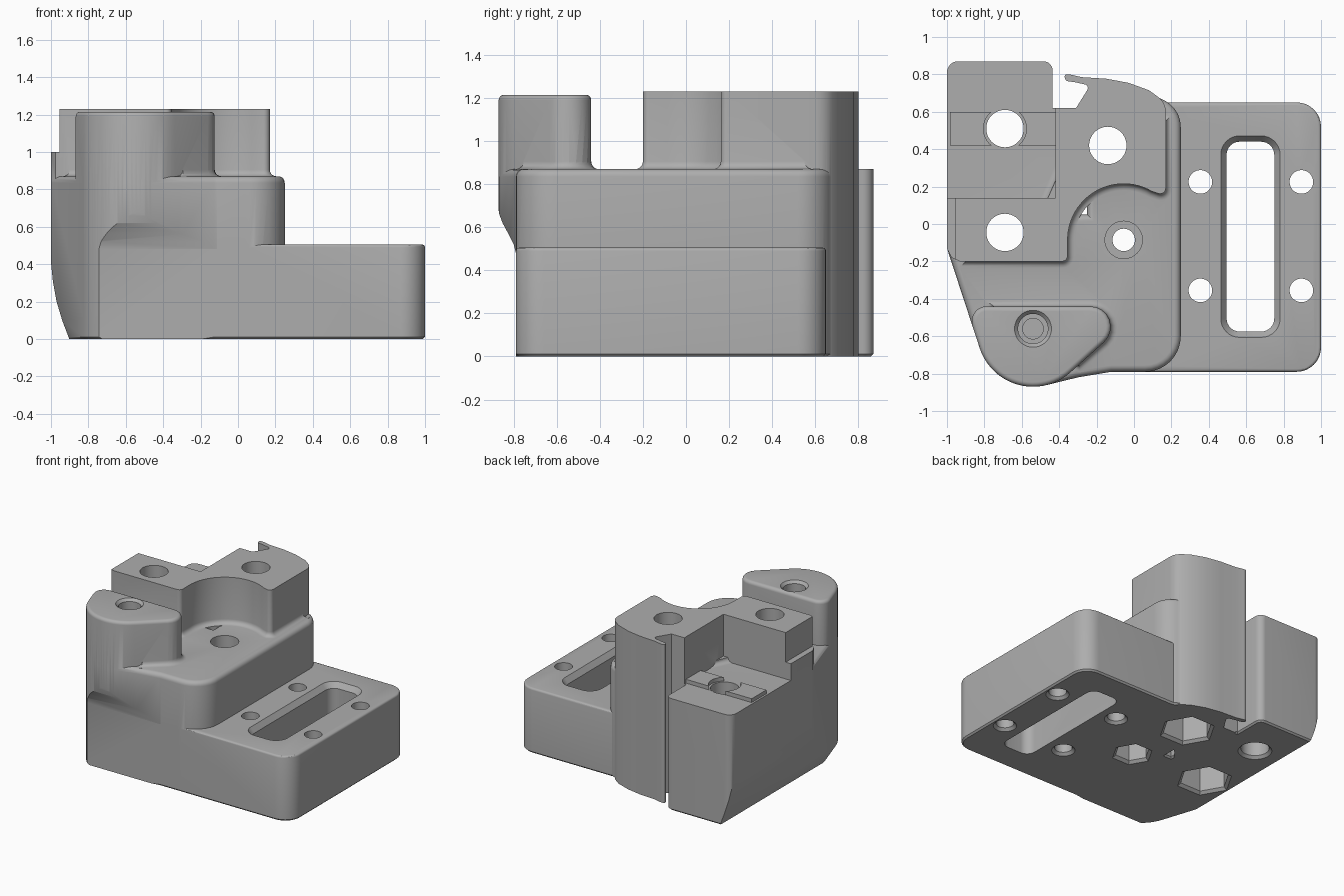
import bpy, bmesh
from math import sin, cos, tan, pi, radians
from mathutils import Vector

if "Cube" in bpy.data.objects:
    bpy.data.objects.remove(bpy.data.objects["Cube"], do_unlink=True)

grey = bpy.data.materials.new("plain_grey")
grey.use_nodes = True
GREY = (0.42, 0.42, 0.42, 1)
grey.diffuse_color = GREY
grey.node_tree.nodes["Principled BSDF"].inputs["Base Color"].default_value = GREY


# Outline helpers
def arc(cx, cy, r, a0, a1, n=24):
    angles = [radians(a0 + (a1 - a0) * i / n) for i in range(n + 1)]
    return [(cx + r * cos(a), cy + r * sin(a)) for a in angles]


def rounded(corners, n=8):
    """Round each (x, y, radius) corner; plain (x, y) corners stay sharp."""
    out = []
    for i, c in enumerate(corners):
        p = Vector(c[:2])
        if len(c) < 3:
            out.append(p)
            continue
        u = (Vector(corners[i - 1][:2]) - p).normalized()
        v = (Vector(corners[(i + 1) % len(corners)][:2]) - p).normalized()
        half = u.angle(v) / 2
        centre = p + (u + v).normalized() * c[2] / sin(half)
        a = p + u * c[2] / tan(half) - centre
        b = p + v * c[2] / tan(half) - centre
        turn = a.angle_signed(b)
        for k in range(n + 1):
            t = -turn * k / n
            out.append(centre + Vector((a.x * cos(t) - a.y * sin(t),
                                        a.x * sin(t) + a.y * cos(t))))
    return out


def rect(x0, x1, y0, y1, r):
    return rounded([(x0, y0, r), (x1, y0, r), (x1, y1, r), (x0, y1, r)])


def offset(pts, d):
    """Grow a counter-clockwise outline by d."""
    pts = [Vector(p) for p in pts]
    out = []
    for i, p in enumerate(pts):
        e = (p - pts[i - 1]).normalized()
        f = (pts[(i + 1) % len(pts)] - p).normalized()
        m = Vector((e.y + f.y, -e.x - f.x)).normalized()
        out.append(p + m * d / max(0.4, m.dot(Vector((e.y, -e.x)))))
    return out


# Solid helpers
def prism(name, pts, layers, place=lambda u, v, w: (u, v, w)):
    """Stack an outline through (height, growth) layers."""
    bm = bmesh.new()
    rings = [[bm.verts.new(place(p[0], p[1], z)) for p in offset(pts, d)] for z, d in layers]
    n = len(pts)
    for lo, hi in zip(rings, rings[1:]):
        for i in range(n):
            bm.faces.new((lo[i], lo[(i + 1) % n], hi[(i + 1) % n], hi[i]))
    bm.faces.new(rings[0][::-1])
    bm.faces.new(rings[-1])
    bmesh.ops.recalc_face_normals(bm, faces=bm.faces)
    mesh = bpy.data.meshes.new(name)
    bm.to_mesh(mesh)
    bm.free()
    mesh.materials.append(grey)
    ob = bpy.data.objects.new(name, mesh)
    bpy.context.collection.objects.link(ob)
    return ob


def box(name, x0, x1, y0, y1, z0, z1):
    return prism(name, [(x0, y0), (x1, y0), (x1, y1), (x0, y1)], [(z0, 0), (z1, 0)])


def combine(tool, operation):
    mod = body.modifiers.new("combine", 'BOOLEAN')
    mod.operation, mod.solver, mod.object = operation, 'EXACT', tool
    bpy.context.view_layer.objects.active = body
    bpy.ops.object.modifier_apply(modifier=mod.name)
    bpy.data.objects.remove(tool, do_unlink=True)


def add(tool):
    combine(tool, 'UNION')


def cut(tool):
    combine(tool, 'DIFFERENCE')


def soft_top(z, r, n=5):
    return [(z - r + r * sin(pi / 2 * k / n), -r + r * cos(pi / 2 * k / n)) for k in range(n + 1)]


def foot(z, r, n=5):
    return [(z - 0.1, r)] + [(z + r - r * cos(pi / 2 * k / n), r - r * sin(pi / 2 * k / n))
                             for k in range(n + 1)]


CHAMFER = [(0, -0.012), (0.012, 0)]
MID, TOP = 0.87, 1.23

# Middle body with rounded top edge
boss_x, boss_y = -0.54, -0.57
body = prism("mount_body", rounded(
    arc(boss_x, boss_y, 0.3, 198, 285) + [
        (-0.3, -0.82), (-0.12, -0.79, 0.1), (0.25, -0.79, 0.19), (0.25, 0.62, 0.16),
        (0.1, 0.69), (-0.1, 0.7), (-0.25, 0.5), (-0.25, 0.05), (-1, 0.05), (-1, -0.13, 0.1)]),
    CHAMFER + soft_top(MID, 0.035))

# Low slotted plate
add(prism("plate", rect(-0.1, 1, -0.79, 0.65, 0.13), CHAMFER + soft_top(0.505, 0.015, 3)))

# Rear corner block
add(prism("corner_block", rounded([
    (-1, 0), (-0.3, 0), (-0.3, 0.62), (-0.435, 0.62), (-0.435, 0.87, 0.05), (-1, 0.87, 0.06)]),
    CHAMFER + [(MID, 0)]))

# Tall tower wrapped around a round clearance, with a thin hooked lip at the back
tower_front = [(-0.355, -0.2, 0.03)] + arc(-0.055, -0.085, 0.3, 180, 60) + [(0.17, 0.15, 0.03)]
add(prism("tower", rounded(tower_front + [
    (0.17, 0.65, 0.1), (0.08, 0.715), (-0.03, 0.755), (-0.15, 0.777), (-0.28, 0.785),
    (-0.345, 0.8, 0.02), (-0.375, 0.8, 0.012), (-0.365, 0.765, 0.015), (-0.31, 0.757),
    (-0.235, 0.74, 0.02), (-0.31, 0.62), (-0.42, 0.62), (-0.42, 0.14), (-1, 0.14),
    (-1, -0.13), (-0.975, -0.18), (-0.93, -0.2)]), [(0, 0), (TOP, 0)]))
add(prism("tower_foot", rounded(tower_front + [
    (0.17, 0.55), (-0.3, 0.5), (-0.5, 0.05), (-0.9, 0.05), (-0.9, -0.2)]), foot(MID, 0.035)))

# Front boss
add(prism("boss", rounded(arc(boss_x, boss_y, 0.3, 198, 312) + [
    (0.052, -0.44, 0.11), (-0.898, -0.44, 0.08)]), [(0.1, 0)] + soft_top(1.215, 0.025)))
add(prism("boss_foot", rounded([
    (-0.295, -0.753), (0.052, -0.44, 0.11), (-0.75, -0.44), (-0.7, -0.6)]), foot(MID, 0.035)))

# Raised tabs in the rear pocket, and the outer ledge
add(box("tabs", -0.985, -0.41, 0.42, 0.6, 0.8, 0.9))
cut(box("ledge_cutter", -1.1, -0.955, -0.4, 0.3, 1.0, 1.4))

# Curved undercuts below the boss and along the outer side
cut(prism("boss_undercut", [
    (-1, -0.1), (-0.79, -0.1), (-0.79, 0.48), (-0.8, 0.52), (-0.825, 0.57), (-0.852, 0.62),
    (-0.867, 0.66), (-0.875, 0.71), (-1, 0.71)], [(-1.2, 0), (0.04, 0)],
    lambda u, v, w: (w, u, v)))
cut(prism("side_undercut", [
    (-1.2, -0.1), (-0.89, -0.1), (-0.902, 0), (-0.94, 0.1), (-0.97, 0.2), (-0.99, 0.31),
    (-1.002, 0.43), (-1.2, 0.43)], [(-1.2, 0), (1.2, 0)], lambda u, v, w: (u, w, v)))


# Holes, nut pockets and slot
def hole(x, y, r, layers, sides=40):
    cut(prism("hole_cutter", arc(x, y, r, 0, 360 - 360 / sides, sides - 1), layers))


THROUGH = [(-0.01, 0.03), (0.02, 0), (1.4, 0)]
hole(-0.69, 0.51, 0.115, [(MID + 0.001, 0), (1, 0)])
for x, y in ((-0.69, 0.51), (-0.14, 0.42), (-0.69, -0.045)):
    hole(x, y, 0.1, THROUGH)
for x in (0.355, 0.895):
    for y in (0.225, -0.355):
        hole(x, y, 0.063, THROUGH)
hole(-0.055, -0.085, 0.06, THROUGH)
hole(-0.055, -0.085, 0.1, [(0.55, 0), (1, 0)])
for x, y, r in ((-0.14, 0.42, 0.18), (-0.69, -0.045, 0.18), (-0.055, -0.085, 0.125)):
    hole(x, y, r, [(-0.01, 0.03), (0.02, 0), (0.25, 0)], 6)
hole(boss_x, boss_y + 0.01, 0.08, [(0.75, 0), (1.195, 0), (1.225, 0.028)])
hole(boss_x, boss_y + 0.01, 0.055, [(0.6, 0), (0.8, 0)])
cut(prism("slot_cutter", rect(0.495, 0.75, -0.575, 0.44, 0.07),
          [(-0.1, 0), (0.465, 0), (0.51, 0.035)]))

# Smooth shading with sharp edges kept
bpy.ops.object.select_all(action='DESELECT')
body.select_set(True)
bpy.context.view_layer.objects.active = body
bpy.ops.object.shade_smooth_by_angle(angle=radians(30))
